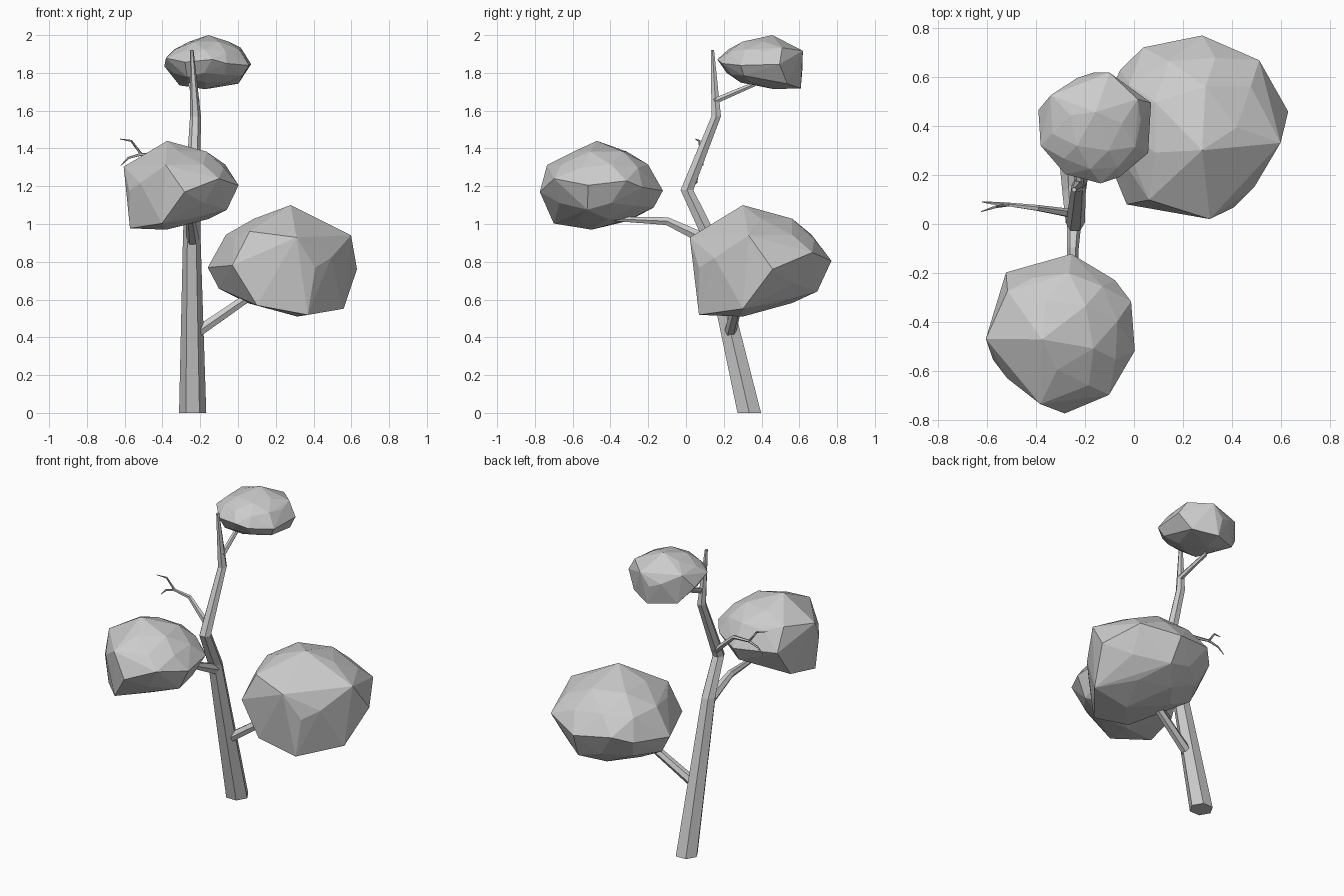
import bpy
import bmesh
import math
from mathutils import Vector

cube = bpy.data.objects.get("Cube")
if cube:
    bpy.data.objects.remove(cube, do_unlink=True)

# One plain grey for the whole tree
grey = bpy.data.materials.new("plain_grey")
grey.use_nodes = True
colour = (0.6, 0.6, 0.6, 1)
grey.diffuse_color = colour
for node in grey.node_tree.nodes:
    if node.type == 'BSDF_PRINCIPLED':
        node.inputs["Base Color"].default_value = colour


def add_object(name, mesh):
    obj = bpy.data.objects.new(name, mesh)
    bpy.context.collection.objects.link(obj)
    return obj


def finish_mesh(name, bm):
    bmesh.ops.recalc_face_normals(bm, faces=bm.faces)
    mesh = bpy.data.meshes.new(name)
    bm.to_mesh(mesh)
    bm.free()
    mesh.materials.append(grey)
    return mesh


def limb(name, path, radii, sides=6, level=False):
    """Tapered faceted tube along a path; level keeps the rings horizontal."""
    bm = bmesh.new()
    points = [Vector(p) for p in path]
    rings = []
    for i, (point, radius) in enumerate(zip(points, radii)):
        before = points[max(i - 1, 0)]
        after = points[min(i + 1, len(points) - 1)]
        along = Vector((0, 0, 1)) if level else (after - before).normalized()
        guide = Vector((1, 0, 0)) if abs(along.x) < 0.7 else Vector((0, 1, 0))
        up = along.cross(guide).normalized()
        side = up.cross(along)
        ring = []
        for k in range(sides):
            a = math.tau * k / sides
            offset = side * math.cos(a) + up * math.sin(a)
            ring.append(bm.verts.new(point + offset * radius))
        rings.append(ring)
    for low, high in zip(rings, rings[1:]):
        for k in range(sides):
            n = (k + 1) % sides
            bm.faces.new((low[k], low[n], high[n], high[k]))
    bm.faces.new(rings[0])
    bm.faces.new(rings[-1])
    return add_object(name, finish_mesh(name, bm))


def foliage_mesh():
    """Unit ball with corners pulled out, wrapped in a faceted hull."""
    corners = [
        (.19, -1, .42), (-.34, -.87, -.8), (.34, -.87, -.97), (.82, -.25, -.86),
        (-.44, -.79, .53), (-.67, -.84, -.08), (.44, -.87, -.12),
        (.65, -.65, .05), (.92, -.17, .46), (1, .17, -.15), (.11, 1, 0),
        (.11, -.25, 1), (-1, 0, -.12), (-.5, .87, .1), (.7, .73, .15),
        (.15, .8, -.55), (.2, -.25, -1), (-.85, 0, -.5), (-.74, .62, -.05),
    ]
    bm = bmesh.new()
    bmesh.ops.create_icosphere(bm, subdivisions=2, radius=0.89)
    free = list(bm.verts)
    for corner in map(Vector, corners):
        nearest = min(free, key=lambda v: v.co.angle(corner))
        nearest.co = corner
        free.remove(nearest)
    bmesh.ops.delete(bm, geom=list(bm.edges), context='EDGES_FACES')
    bmesh.ops.convex_hull(bm, input=list(bm.verts))
    loose = [v for v in bm.verts if not v.link_faces]
    bmesh.ops.delete(bm, geom=loose, context='VERTS')
    return finish_mesh("foliage", bm)


# Bent trunk
limb("trunk",
     [(-.24, .335, 0), (-.245, .115, .95), (-.24, .005, 1.18),
      (-.225, .16, 1.57), (-.245, .14, 1.92)],
     [.072, .046, .039, .029, .01], level=True)

# Branches carrying foliage
limb("low_branch", [(-.24, .23, .41), (.05, .28, .61), (.2, .36, .75)],
     [.032, .026, .02])
limb("front_branch", [(-.24, .1, .92), (-.25, -.1, 1.015), (-.25, -.43, 1.03)],
     [.035, .024, .012])
limb("top_branch", [(-.22, .15, 1.65), (-.25, .36, 1.74), (-.2, .4, 1.82)],
     [.018, .014, .01])

# Bare forked twig
limb("twig", [(-.24, .04, 1.22), (-.395, .065, 1.36), (-.52, .08, 1.37)],
     [.02, .013, .008], sides=5)
limb("twig_upper_tip", [(-.51, .08, 1.365), (-.565, .07, 1.44), (-.625, .05, 1.45)],
     [.008, .006, .002], sides=5)
limb("twig_lower_tip", [(-.51, .08, 1.37), (-.58, .085, 1.35), (-.62, .09, 1.31)],
     [.008, .006, .002], sides=5)

# Three clumps sharing one lumpy shape, each turned and sized
clump = foliage_mesh()
for name, place, size, turn in [
    ("low_foliage", (.235, .395, .805), (.395, .375, .295), 0),
    ("front_foliage", (-.295, -.445, 1.205), (.325, .305, .235), -97),
    ("top_foliage", (-.158, .395, 1.857), (.24, .226, .143), 154),
]:
    obj = add_object(name, clump)
    obj.location = place
    obj.scale = size
    obj.rotation_euler.z = math.radians(turn)
